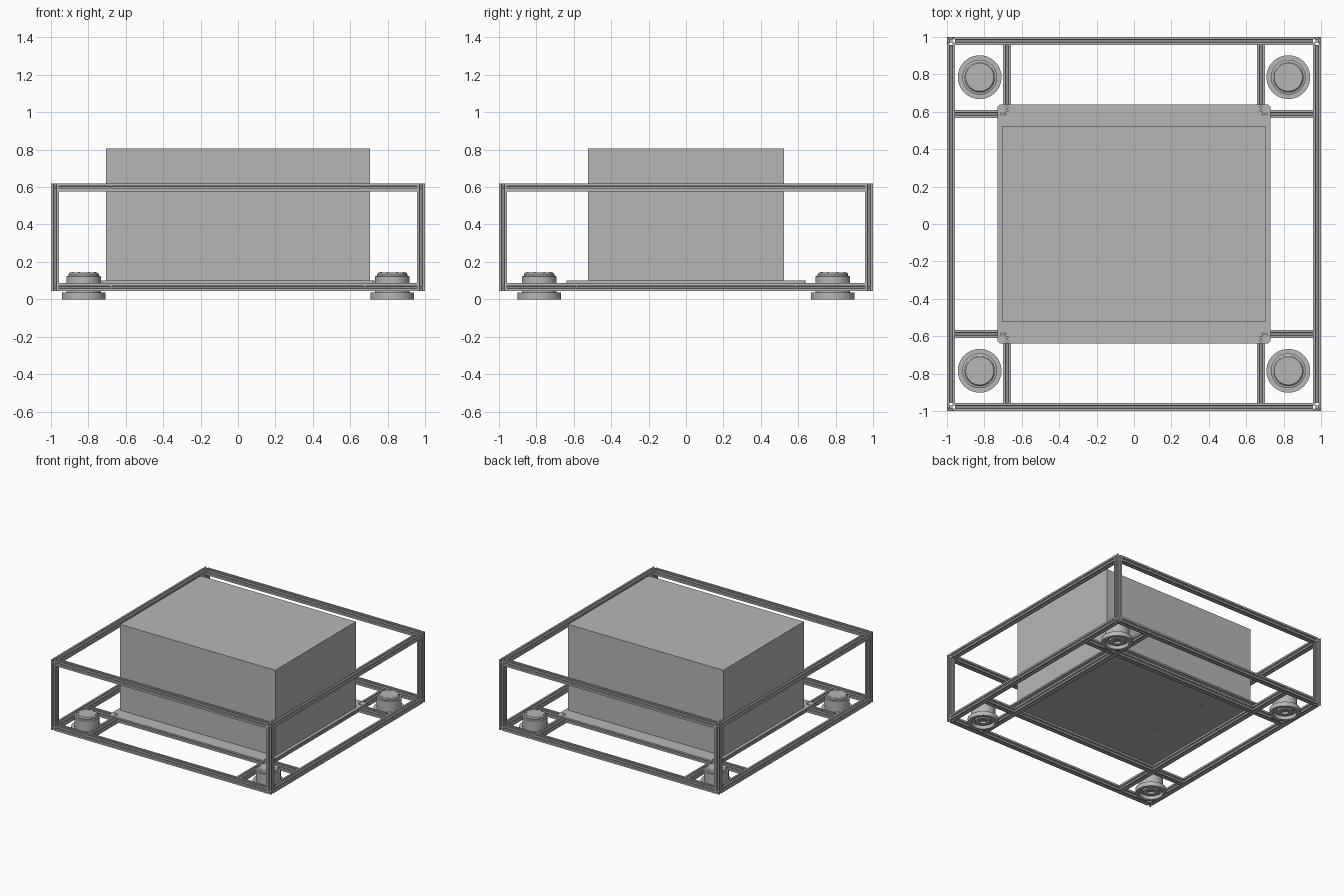
import bpy, bmesh
from math import sin, cos, pi, radians
from mathutils import Matrix, Vector

if "Cube" in bpy.data.objects:
    bpy.data.objects.remove(bpy.data.objects["Cube"])

grey = bpy.data.materials.new("plain grey")
grey.use_nodes = True
grey.diffuse_color = (0.47, 0.47, 0.47, 1)
grey.node_tree.nodes["Principled BSDF"].inputs["Base Color"].default_value = grey.diffuse_color

SIGNS = (-1, 1)
CORNERS = [(sx, sy) for sx in SIGNS for sy in SIGNS]


def finish(bm, name, smooth=False):
    bmesh.ops.recalc_face_normals(bm, faces=bm.faces)
    mesh = bpy.data.meshes.new(name)
    bm.to_mesh(mesh)
    bm.free()
    mesh.materials.append(grey)
    obj = bpy.data.objects.new(name, mesh)
    bpy.context.collection.objects.link(obj)
    if smooth:
        bpy.ops.object.select_all(action="DESELECT")
        obj.select_set(True)
        bpy.context.view_layer.objects.active = obj
        bpy.ops.object.shade_smooth_by_angle(angle=radians(30))
    return obj


def add_prism(bm, points, z0, z1):
    """Extrude a closed outline from z0 to z1."""
    base = bm.faces.new([bm.verts.new((x, y, z0)) for x, y in points])
    top = bmesh.ops.extrude_face_region(bm, geom=[base])["geom"]
    verts = [v for v in top if isinstance(v, bmesh.types.BMVert)]
    bmesh.ops.translate(bm, verts=verts, vec=(0, 0, z1 - z0))


def rectangle(x, y, w, d):
    return [(x - w, y - d), (x + w, y - d), (x + w, y + d), (x - w, y + d)]


def rounded(w, d, r):
    pts = []
    for k, (sx, sy) in enumerate([(1, 1), (-1, 1), (-1, -1), (1, -1)]):
        for i in range(5):
            a = (k + i / 4) * pi / 2
            pts.append((sx * (w - r) + r * cos(a), sy * (d - r) + r * sin(a)))
    return pts


def circle(x, y, r, n=12):
    return [(x + r * cos(2 * pi * i / n), y + r * sin(2 * pi * i / n)) for i in range(n)]


def cut(obj, bm):
    """Subtract a temporary cutter and bake the result."""
    cutter = finish(bm, "cutter")
    cutter.hide_render = True
    mod = obj.modifiers.new("holes", "BOOLEAN")
    mod.object, mod.operation, mod.solver = cutter, "DIFFERENCE", "EXACT"
    graph = bpy.context.evaluated_depsgraph_get()
    obj.data = bpy.data.meshes.new_from_object(obj.evaluated_get(graph))
    obj.modifiers.clear()
    bpy.data.objects.remove(cutter)


# Slotted extrusion profile, one side repeated four times
H = 0.0215
side = [(H, -H), (H, -0.007), (H - 0.004, -0.007), (H - 0.004, -0.012), (H - 0.013, -0.005),
        (H - 0.013, 0.005), (H - 0.004, 0.012), (H - 0.004, 0.007), (H, 0.007)]
PROFILE = []
for k in range(4):
    c, s = cos(k * pi / 2), sin(k * pi / 2)
    PROFILE += [(x * c - y * s, x * s + y * c) for x, y in side]


def rail(name, start, end):
    start, end = Vector(start), Vector(end)
    bm = bmesh.new()
    add_prism(bm, PROFILE, 0, (end - start).length)
    axis = (end - start).normalized()
    turn = {0: Matrix.Rotation(pi / 2, 4, "Y"), 1: Matrix.Rotation(-pi / 2, 4, "X"),
            2: Matrix.Identity(4)}[max(range(3), key=lambda i: abs(axis[i]))]
    bm.transform(Matrix.Translation(start) @ turn)
    return finish(bm, name)


# Outer frame
EDGE, INNER = 1 - H, 1 - 2 * H
LOW, HIGH = 0.043 + H, 0.62 - H
for sx, sy in CORNERS:
    rail("corner_post", (sx * EDGE, sy * EDGE, 0.043), (sx * EDGE, sy * EDGE, 0.62))
for z, level in ((LOW, "lower"), (HIGH, "upper")):
    for s in SIGNS:
        rail(level + "_cross_rail", (-INNER, s * EDGE, z), (INNER, s * EDGE, z))
        rail(level + "_side_rail", (s * EDGE, -INNER, z), (s * EDGE, INNER, z))

# Inner rails that carry the deck and box in the feet
RX, RY = 0.679, 0.588
for s in SIGNS:
    rail("deck_long_rail", (s * RX, -INNER, LOW), (s * RX, INNER, LOW))
    rail("deck_cross_rail", (H - RX, s * RY, LOW), (RX - H, s * RY, LOW))
    for t in SIGNS:
        a, b = sorted((t * (RX + H), t * INNER))
        rail("deck_stub_rail", (a, s * RY, LOW), (b, s * RY, LOW))

# Joint bolts sitting in the outer grooves
bm = bmesh.new()
for z in (LOW, HIGH):
    for sx, sy in CORNERS:
        spots = [((sx * RX, sy * (1 - 0.007), z), "X"), ((sx * (1 - 0.007), sy * RY, z), "Y"),
                 ((sx * EDGE, sy * (1 - 0.007), z), "X"), ((sx * (1 - 0.007), sy * EDGE, z), "Y")]
        for spot, axis in spots:
            bmesh.ops.create_cone(bm, cap_ends=True, segments=12, radius1=0.0068, radius2=0.0068,
                                  depth=0.012,
                                  matrix=Matrix.Translation(spot) @ Matrix.Rotation(pi / 2, 4, axis))
finish(bm, "joint_bolts")

# Deck plate with bolt holes and mounting slots
bm = bmesh.new()
add_prism(bm, rounded(0.73, 0.64, 0.02), 0.087, 0.1)
deck = finish(bm, "deck_plate")
bm = bmesh.new()
for sx, sy in CORNERS:
    for d in (-0.009, 0.009):
        add_prism(bm, circle(sx * 0.70 + d, sy * RY, 0.006), 0.08, 0.11)
        add_prism(bm, circle(sx * RX, sy * 0.615 + d, 0.006), 0.08, 0.11)
    for dx, dy in ((0.36, 0.36), (0.33, 0.14), (0.09, 0.28), (0.13, 0.04)):
        add_prism(bm, rectangle(sx * dx, sy * dy, 0.006, 0.016), 0.08, 0.11)
cut(deck, bm)

# Main box
bm = bmesh.new()
add_prism(bm, rectangle(0, 0, 0.705, 0.523), 0.1, 0.805)
finish(bm, "main_box")

# Feet
FX, FY = 0.825, 0.785


def arc_slot(bm, sign):
    r, w, half = 0.146, 0.015, radians(33)
    mid = sign * pi / 2
    pts = [(mid - half + 2 * half * i / 14, r + w) for i in range(15)]
    pts += [(a, r - w) for a, _ in reversed(pts)]
    outline = [(q * cos(a), q * sin(a)) for a, q in pts]
    add_prism(bm, outline, 0.02, 0.06)
    for e in (-half, half):
        add_prism(bm, circle(r * cos(mid + e), r * sin(mid + e), w, 16), 0.021, 0.059)


# Half section of the round foot, from the underside centre to the top centre
FOOT = [(0, 0.026), (0.025, 0.026), (0.028, 0.01), (0.058, 0.01), (0.06, 0.03), (0.088, 0.03),
        (0.09, 0), (0.117, 0), (0.117, 0.036), (0.093, 0.036), (0.093, 0.122), (0.082, 0.125),
        (0.082, 0.134), (0.075, 0.142), (0, 0.142)]

for sx, sy in CORNERS:
    bm = bmesh.new()
    add_prism(bm, rectangle(sx * 0.8275, sy * 0.7825, 0.1725, 0.2175), 0.035, 0.043)
    plate = finish(bm, "foot_plate")
    for sign in SIGNS:
        bm = bmesh.new()
        arc_slot(bm, sign)
        bmesh.ops.translate(bm, verts=bm.verts, vec=(sx * FX, sy * FY, 0))
        cut(plate, bm)

    bm = bmesh.new()
    verts = [bm.verts.new((r, 0, z)) for r, z in FOOT]
    edges = [bm.edges.new(pair) for pair in zip(verts, verts[1:])]
    bmesh.ops.spin(bm, geom=verts + edges, cent=(0, 0, 0), axis=(0, 0, 1),
                   angle=2 * pi, steps=48, use_duplicate=False)
    bmesh.ops.remove_doubles(bm, verts=bm.verts, dist=0.0002)
    bmesh.ops.translate(bm, verts=bm.verts, vec=(sx * FX, sy * FY, 0))
    finish(bm, "round_foot", smooth=True)

    # Ring of screws on the foot cap
    bm = bmesh.new()
    for i in range(8):
        a = (i + 0.5) * pi / 4
        add_prism(bm, circle(sx * FX + 0.066 * cos(a), sy * FY + 0.066 * sin(a), 0.005, 8), 0.14, 0.145)
    finish(bm, "foot_cap_screws")
